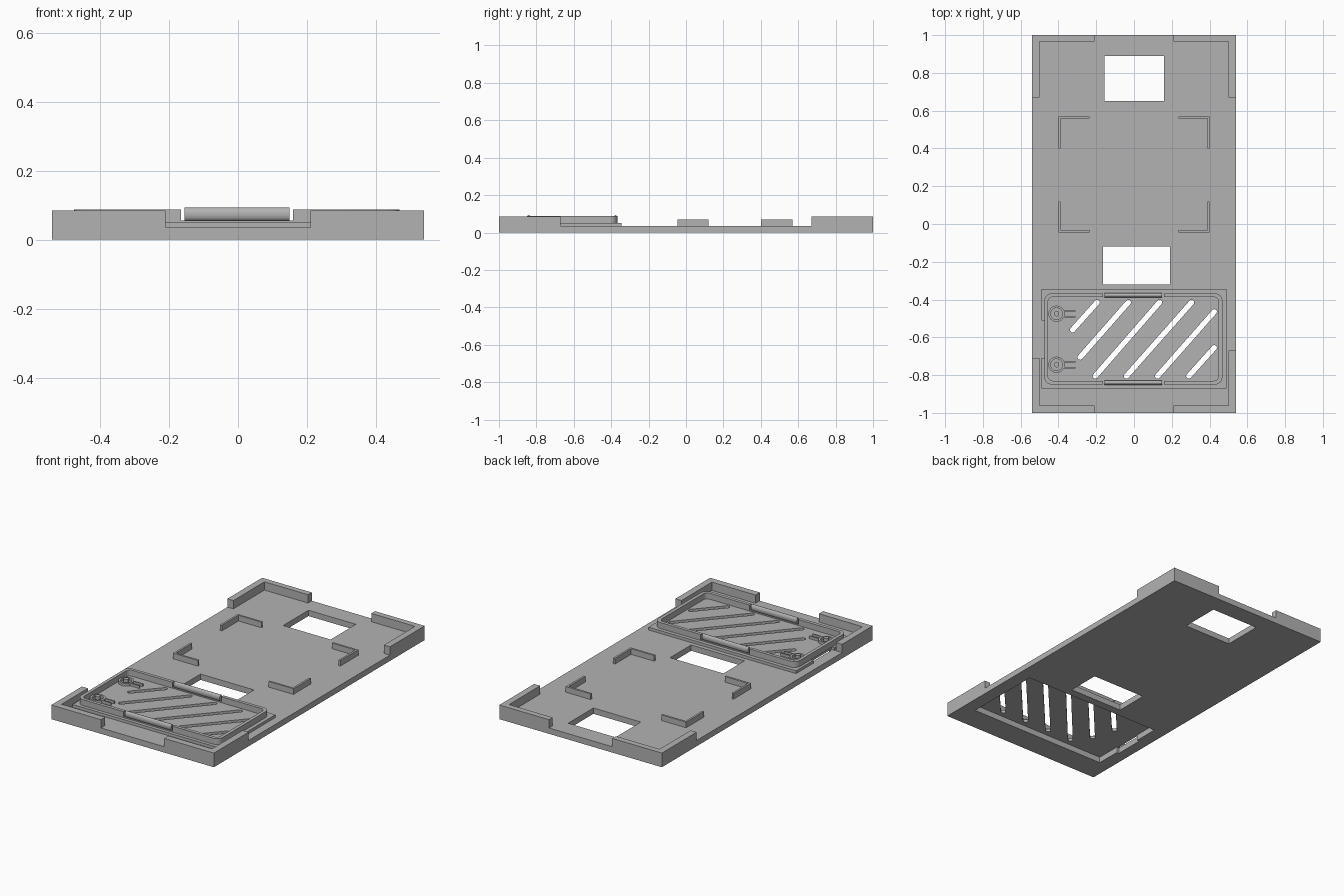
import bpy, bmesh, math
from mathutils import Vector

if "Cube" in bpy.data.objects:
    bpy.data.objects.remove(bpy.data.objects["Cube"], do_unlink=True)

grey = bpy.data.materials.new("plain grey")
grey.use_nodes = True
grey.diffuse_color = (0.45, 0.45, 0.45, 1)
grey.node_tree.nodes["Principled BSDF"].inputs["Base Color"].default_value = (0.45, 0.45, 0.45, 1)


def finish(bm, name):
    bmesh.ops.recalc_face_normals(bm, faces=bm.faces)
    mesh = bpy.data.meshes.new(name)
    bm.to_mesh(mesh)
    bm.free()
    mesh.materials.append(grey)
    ob = bpy.data.objects.new(name, mesh)
    bpy.context.collection.objects.link(ob)
    return ob


def prism(name, outline, z0, z1):
    bm = bmesh.new()
    face = bm.faces.new([bm.verts.new((x, y, z0)) for x, y in outline])
    ext = bmesh.ops.extrude_face_region(bm, geom=[face])
    verts = [v for v in ext["geom"] if isinstance(v, bmesh.types.BMVert)]
    bmesh.ops.translate(bm, vec=(0, 0, z1 - z0), verts=verts)
    return finish(bm, name)


def box(name, x0, x1, y0, y1, z0, z1):
    return prism(name, [(x0, y0), (x1, y0), (x1, y1), (x0, y1)], z0, z1)


def rounded(x0, x1, y0, y1, r, steps=6):
    corners = [(x1 - r, y1 - r), (x0 + r, y1 - r), (x0 + r, y0 + r), (x1 - r, y0 + r)]
    pts = []
    for i, (cx, cy) in enumerate(corners):
        for k in range(steps + 1):
            a = math.pi / 2 * (i + k / steps)
            pts.append((cx + r * math.cos(a), cy + r * math.sin(a)))
    return pts


def slot(name, a, b, r, z0, z1):
    a, b = Vector(a), Vector(b)
    ang = math.atan2(b.y - a.y, b.x - a.x)
    pts = []
    for c, start in ((b, -math.pi / 2), (a, math.pi / 2)):
        for k in range(9):
            t = ang + start + math.pi * k / 8
            pts.append((c.x + r * math.cos(t), c.y + r * math.sin(t)))
    return prism(name, pts, z0, z1)


def circle(cx, cy, r, n=24):
    return [(cx + r * math.cos(math.tau * k / n), cy + r * math.sin(math.tau * k / n)) for k in range(n)]


def cut(ob, cutters):
    for c in cutters:
        m = ob.modifiers.new("cut", "BOOLEAN")
        m.operation, m.solver, m.object = "DIFFERENCE", "EXACT", c
        c.hide_render = True
    bpy.context.view_layer.update()
    mesh = bpy.data.meshes.new_from_object(ob.evaluated_get(bpy.context.evaluated_depsgraph_get()))
    ob.modifiers.clear()
    ob.data = mesh
    for c in cutters:
        bpy.data.objects.remove(c, do_unlink=True)


def smooth(ob):
    bpy.ops.object.select_all(action="DESELECT")
    ob.select_set(True)
    bpy.context.view_layer.objects.active = ob
    bpy.ops.object.shade_smooth_by_angle(angle=math.radians(35))


# Base plate with two windows and the tray opening
PLATE = 0.035
base = box("base_plate", -0.54, 0.54, -1, 1, 0, PLATE)
cut(base, [box("window_cutter", -0.155, 0.16, 0.65, 0.89, -1, 1),
           box("window_cutter", -0.165, 0.19, -0.32, -0.12, -1, 1),
           box("tray_cutter", -0.46, 0.46, -0.85, -0.37, -1, 1),
           box("gap_cutter", -0.475, -0.45, -0.70, -0.52, -1, 1)])


# L-shaped walls: sx, sy point from the corner outwards
def bracket(name, cx, cy, sx, sy, len_x, len_y, tx, ty, z1):
    ix, iy = cx - sx * tx, cy - sy * ty
    ex, ey = cx - sx * len_x, cy - sy * len_y
    prism(name, [(cx, cy), (ex, cy), (ex, iy), (ix, iy), (ix, ey), (cx, ey)], PLATE, z1)


for sx, side in ((-1, "right"), (1, "left")):
    bracket("back_corner_" + side, sx * 0.54, 1, sx, 1, 0.33, 0.33, 0.04, 0.035, 0.085)
    bracket("front_corner_" + side, sx * 0.54, -1, sx, -1, 0.33,
            0.33 if sx > 0 else 0.29, 0.04, 0.04, 0.085)
    bracket("inner_bracket_back_" + side, sx * 0.40, 0.57, sx, 1, 0.165, 0.17, 0.012, 0.012, 0.069)
    bracket("inner_bracket_front_" + side, sx * 0.40, -0.045, sx, -1, 0.165, 0.165, 0.012, 0.012, 0.069)

# Tray floor with diagonal vents
FLOOR = 0.052
floor = box("tray_floor", -0.49, 0.49, -0.87, -0.345, PLATE, FLOOR)
vents = [((-0.325, -0.56), (-0.195, -0.415)), ((-0.285, -0.705), (-0.03, -0.415)),
         ((-0.205, -0.805), (0.135, -0.415)), ((-0.04, -0.805), (0.305, -0.415)),
         ((0.125, -0.805), (0.425, -0.465)), ((0.29, -0.805), (0.425, -0.655))]
cut(floor, [slot("vent_cutter", a, b, 0.014, -1, 1) for a, b in vents]
    + [box("notch_cutter", -0.6, -0.468, -0.71, -0.51, -1, 1)])

# Raised rim, open in the middle of both long sides
rim = prism("tray_rim", rounded(-0.475, 0.468, -0.85, -0.367, 0.04), FLOOR, 0.088)
cut(rim, [prism("rim_cutter", rounded(-0.455, 0.448, -0.83, -0.387, 0.025), 0, 1),
          box("clip_cutter", -0.165, 0.16, -1, 0, 0.055, 1)])
smooth(rim)

# Rounded clip bars in the rim openings
for y, name in ((-0.377, "back_clip"), (-0.84, "front_clip")):
    bm = bmesh.new()
    bmesh.ops.create_cone(bm, cap_ends=True, segments=24, radius1=0.019, radius2=0.019, depth=0.305)
    for v in bm.verts:
        x, yy, z = v.co
        v.co = (z - 0.003, y + yy * 0.6, 0.074 + x)
    smooth(finish(bm, name))

# Screw bosses with a pin and two spring arms
for y, name in ((-0.475, "back"), (-0.745, "front")):
    ring = prism(name + "_boss_ring", circle(-0.41, y, 0.043), FLOOR, 0.068)
    cut(ring, [prism("ring_cutter", circle(-0.41, y, 0.031), 0, 1)])
    smooth(ring)
    smooth(prism(name + "_boss_pin", circle(-0.41, y, 0.014), FLOOR, 0.078))
    for s in (-1, 1):
        box(name + "_boss_arm", -0.372, -0.31, y + s * 0.015 - 0.004, y + s * 0.015 + 0.004, FLOOR, 0.068)
